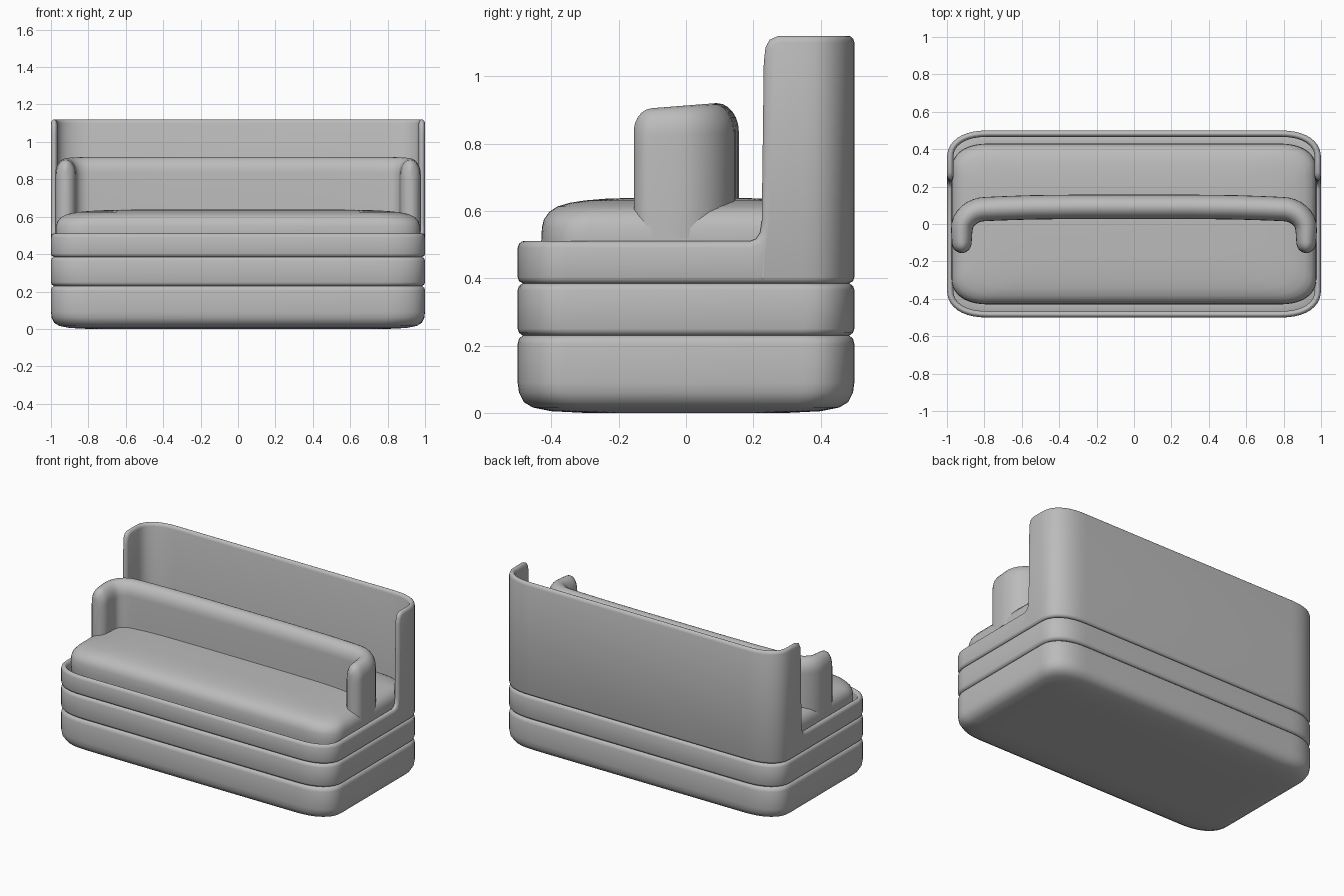
import bpy, bmesh, math
from mathutils import Vector

cube = bpy.data.objects.get("Cube")
if cube:
    bpy.data.objects.remove(cube)

fabric = bpy.data.materials.new("grey fabric")
fabric.use_nodes = True
GREY = (0.5, 0.5, 0.5, 1)
fabric.diffuse_color = GREY
fabric.node_tree.nodes["Principled BSDF"].inputs["Base Color"].default_value = GREY


def outline(a, b, rx, ry, steps=(), n=10, power=2.3):
    """Counter-clockwise rounded rectangle; steps add points on both sides."""
    pts = []
    for k, (sx, sy) in enumerate([(1, 1), (-1, 1), (-1, -1), (1, -1)]):
        arc = []
        for i in range(n + 1):
            t = math.pi / 2 * i / n
            c, s = max(math.cos(t), 0) ** (2 / power), math.sin(t) ** (2 / power)
            arc.append((sx * (a - rx + rx * c), sy * (b - ry + ry * s)))
        pts += arc if sx * sy > 0 else arc[::-1]
        if k == 1:
            pts += [(-a, y) for y in reversed(steps)]
        if k == 3:
            pts += [(a, y) for y in steps]
    return pts


def loft(name, rings, closed_path=False):
    """Skin equal rings; cap the ends, or join the last ring to the first."""
    bm = bmesh.new()
    rows = [[bm.verts.new(p) for p in ring] for ring in rings]
    pairs = list(zip(rows, rows[1:]))
    if closed_path:
        pairs.append((rows[-1], rows[0]))
    else:
        bm.faces.new(rows[0][::-1])
        bm.faces.new(rows[-1])
    m = len(rows[0])
    for low, high in pairs:
        for i in range(m):
            j = (i + 1) % m
            bm.faces.new((low[i], low[j], high[j], high[i]))
    bmesh.ops.recalc_face_normals(bm, faces=bm.faces)
    mesh = bpy.data.meshes.new(name)
    bm.to_mesh(mesh)
    bm.free()
    mesh.materials.append(fabric)
    ob = bpy.data.objects.new(name, mesh)
    bpy.context.collection.objects.link(ob)
    bpy.ops.object.select_all(action='DESELECT')
    ob.select_set(True)
    bpy.context.view_layer.objects.active = ob
    bpy.ops.object.shade_smooth_by_angle(angle=math.radians(50))
    return ob


def slab(name, a, b, rx, ry, levels):
    """Stack of rounded rectangles; each level is (inset x, inset y, z)."""
    loft(name, [[(x, y, z) for x, y in outline(a - ix, b - iy, rx, ry)]
                for ix, iy, z in levels])


# Base tiers
RX, RY = 0.22, 0.15
slab("base_plinth", 1, 0.5, RX, RY, [
    (0.2, 0.2, 0), (0.1, 0.1, 0.005), (0.045, 0.045, 0.016), (0.018, 0.018, 0.032),
    (0.004, 0.004, 0.06), (0, 0, 0.09), (0, 0, 0.205), (0.004, 0.004, 0.22),
    (0.015, 0.015, 0.23), (0.06, 0.06, 0.231)])
slab("middle_band", 1, 0.5, RX, RY, [
    (0.06, 0.06, 0.229), (0.015, 0.015, 0.23), (0.004, 0.004, 0.238), (0, 0, 0.25),
    (0, 0, 0.365), (0.004, 0.004, 0.377), (0.015, 0.015, 0.385), (0.06, 0.06, 0.386)])

# Upper shell: low rim that sweeps up into the tall back
RISE = [(0.0, 0.51), (0.19, 0.51), (0.208, 0.517), (0.22, 0.535), (0.225, 0.57),
        (0.228, 0.8), (0.231, 1.04), (0.236, 1.085), (0.248, 1.108), (0.275, 1.12)]
heights = dict(RISE)
path = [Vector((x, y, heights.get(y, 1.12 if y > 0.2 else 0.51)))
        for x, y in outline(1, 0.5, RX, RY, [y for y, z in RISE])]
RIM = [(0, 0.02), (0.004, 0.008), (0.011, 0.002), (0.017, 0),
       (0.023, 0.002), (0.03, 0.008), (0.034, 0.02)]
sections = []
for i, p in enumerate(path):
    t = path[(i + 1) % len(path)] - path[i - 1]
    flat = Vector((t.x, t.y, 0))
    run = flat.length
    flat.normalize()
    inward = Vector((-flat.y, flat.x, 0))
    down = (flat * t.z - Vector((0, 0, run))).normalized()
    foot = Vector((p.x, p.y, 0))
    ring = [foot + inward * d + Vector((0, 0, z))
            for d, z in [(0.034, 0.385), (0.015, 0.385), (0.004, 0.391), (0, 0.403)]]
    ring += [p + inward * d + down * h for d, h in RIM]
    sections.append(ring)
loft("back_shell", sections, closed_path=True)

# Seat cushion
slab("seat_cushion", 0.975, 0.43, 0.2, 0.14, [
    (0.02, 0.02, 0.38), (0.004, 0.004, 0.45), (0, 0, 0.51), (0.002, 0.002, 0.55),
    (0.01, 0.008, 0.575), (0.028, 0.024, 0.597), (0.06, 0.048, 0.613),
    (0.11, 0.085, 0.624), (0.18, 0.13, 0.631), (0.28, 0.19, 0.636), (0.4, 0.25, 0.638)])

# Backrest cushion with arms: a rounded bar swept along a U path
half = [Vector((-0.921, y)) for y in
        (-0.154, -0.151, -0.144, -0.133, -0.118, -0.1, -0.07, -0.04)]
for i in range(1, 9):
    a = math.pi / 2 * i / 8
    half.append(Vector((-0.921 + 0.13 * (1 - math.cos(a)), -0.03 + 0.11 * math.sin(a))))
half += [Vector((-0.7, 0.084)), Vector((-0.55, 0.089)), Vector((-0.3, 0.092))]
track = half + [Vector((0, 0.092))] + [Vector((-p.x, p.y)) for p in reversed(half)]
bar = []
for i, p in enumerate(track):
    t = (track[min(i + 1, len(track) - 1)] - track[max(i - 1, 0)]).normalized()
    side = Vector((-t.y, t.x))
    blend = min(max((p.y + 0.1) / 0.19, 0), 1)
    width = 0.053 + 0.012 * blend
    top = 0.905 + 0.015 * blend
    reach = min((p.y + 0.155) / 0.055, 1)
    bulge = math.sqrt(max(1 - (1 - reach) ** 2, 0))
    width *= max(bulge, 0.1)
    top -= 0.07 * (1 - bulge)
    ring = [(p.x + side.x * s * width, p.y + side.y * s * width, 0.52) for s in (-1, 1)]
    for k in range(13):
        a = math.pi * k / 12
        off = width * math.cos(a)
        ring.append((p.x + side.x * off, p.y + side.y * off,
                     top - 0.085 + 0.085 * math.sin(a)))
    bar.append(ring)
loft("backrest_cushion", bar)
